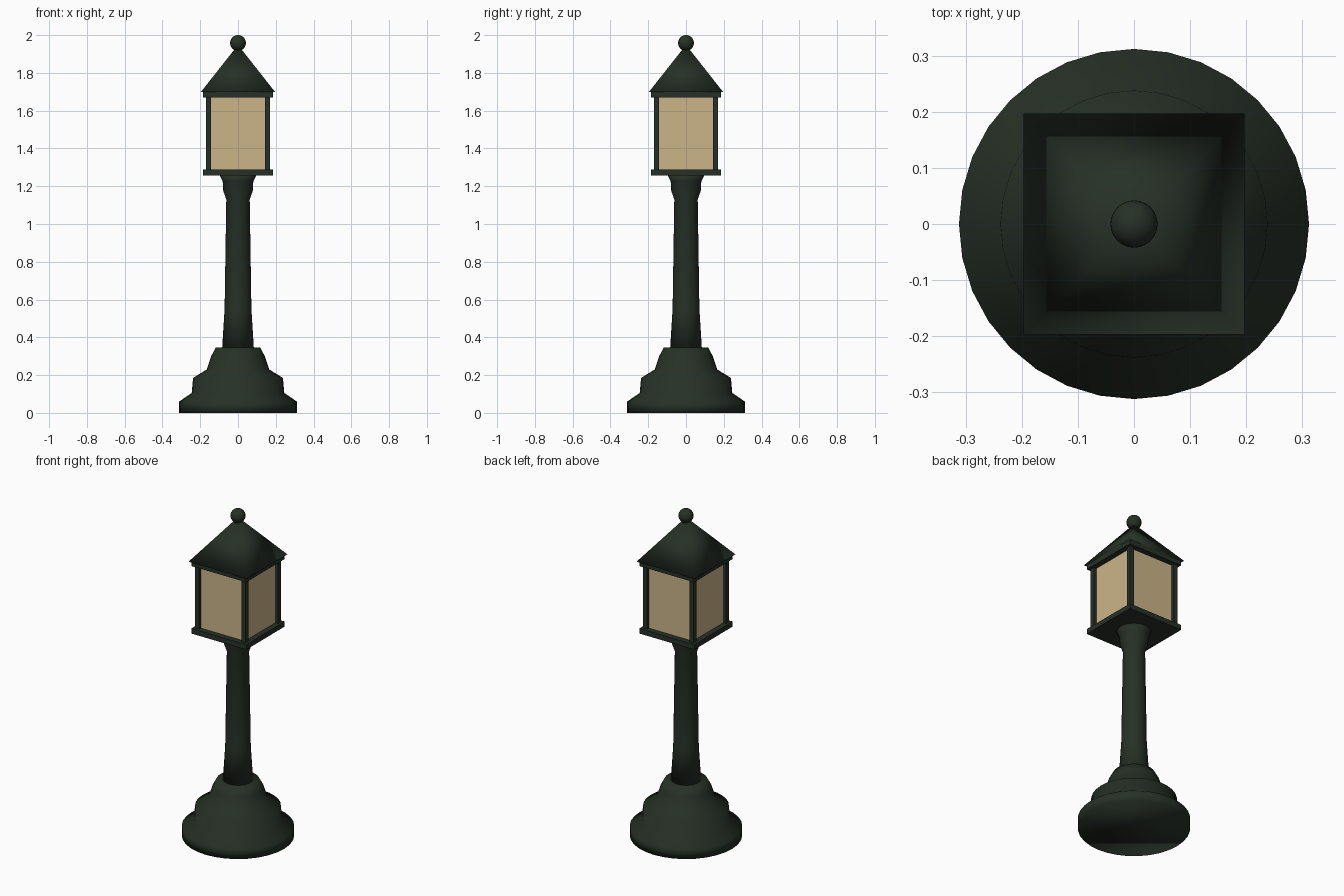
import bpy, bmesh
from math import pi, sqrt
from mathutils import Matrix, Vector

cube = bpy.data.objects.get("Cube")
if cube:
    bpy.data.objects.remove(cube, do_unlink=True)


def material(name, rgb):
    mat = bpy.data.materials.new(name)
    mat.use_nodes = True
    mat.diffuse_color = (*rgb, 1)
    mat.node_tree.nodes["Principled BSDF"].inputs["Base Color"].default_value = (*rgb, 1)
    return mat


iron = material("dark green iron", (0.020, 0.030, 0.020))
glass = material("warm cream glass", (0.60, 0.46, 0.25))


def finish(name, bm, mat, smooth=False):
    bmesh.ops.recalc_face_normals(bm, faces=bm.faces)
    for f in bm.faces:
        f.smooth = smooth
    mesh = bpy.data.meshes.new(name)
    bm.to_mesh(mesh)
    bm.free()
    mesh.materials.append(mat)
    obj = bpy.data.objects.new(name, mesh)
    bpy.context.collection.objects.link(obj)
    return obj


def turned(name, profile, sides=32):
    """Turned solid from (radius, height) points, capped at both ends."""
    bm = bmesh.new()
    rings = []
    for r, z in profile:
        ring = bmesh.ops.create_circle(bm, segments=sides, radius=r,
                                       matrix=Matrix.Translation((0, 0, z)))
        rings.append(ring["verts"])
    for low, high in zip(rings, rings[1:]):
        for i in range(sides):
            j = (i + 1) % sides
            bm.faces.new((low[i], low[j], high[j], high[i]))
    bm.faces.new(rings[0])
    bm.faces.new(rings[-1])
    return finish(name, bm, iron, smooth=True)


def box(name, x, y, half, z0, z1, mat):
    """Square upright block centred on x, y."""
    bm = bmesh.new()
    bmesh.ops.create_cube(bm, size=1)
    bmesh.ops.scale(bm, vec=Vector((2 * half, 2 * half, z1 - z0)), verts=bm.verts)
    bmesh.ops.translate(bm, vec=Vector((x, y, (z0 + z1) / 2)), verts=bm.verts)
    return finish(name, bm, mat)


# Stepped foot and tapered column
turned("base", [(0.312, 0), (0.312, 0.06), (0.245, 0.105), (0.238, 0.185),
                (0.165, 0.23), (0.142, 0.30), (0.118, 0.345)])
turned("column", [(0.084, 0.34), (0.071, 0.55), (0.062, 1.13), (0.078, 1.175),
                  (0.081, 1.225), (0.098, 1.26)])

# Lantern frame
box("lantern_floor", 0, 0, 0.186, 1.257, 1.288, iron)
box("lantern_top_rim", 0, 0, 0.186, 1.67, 1.698, iron)
for side, sx in (("right", -1), ("left", 1)):
    for end, sy in (("front", -1), ("back", 1)):
        box(f"lantern_post_{end}_{side}", sx * 0.157, sy * 0.157, 0.0135, 1.28, 1.68, iron)
box("lantern_glass", 0, 0, 0.152, 1.28, 1.68, glass)

# Softly shaded pyramid roof
bm = bmesh.new()
bmesh.ops.create_cone(bm, cap_ends=True, segments=4, radius1=0.197 * sqrt(2),
                      radius2=0, depth=0.25,
                      matrix=Matrix.Translation((0, 0, 1.823)) @ Matrix.Rotation(pi / 4, 4, "Z"))
bmesh.ops.remove_doubles(bm, verts=bm.verts, dist=0.0005)
finish("roof", bm, iron, smooth=True)

# Ball finial
bm = bmesh.new()
bmesh.ops.create_uvsphere(bm, u_segments=32, v_segments=16, radius=0.042,
                          matrix=Matrix.Translation((0, 0, 1.958)))
finish("finial", bm, iron, smooth=True)
